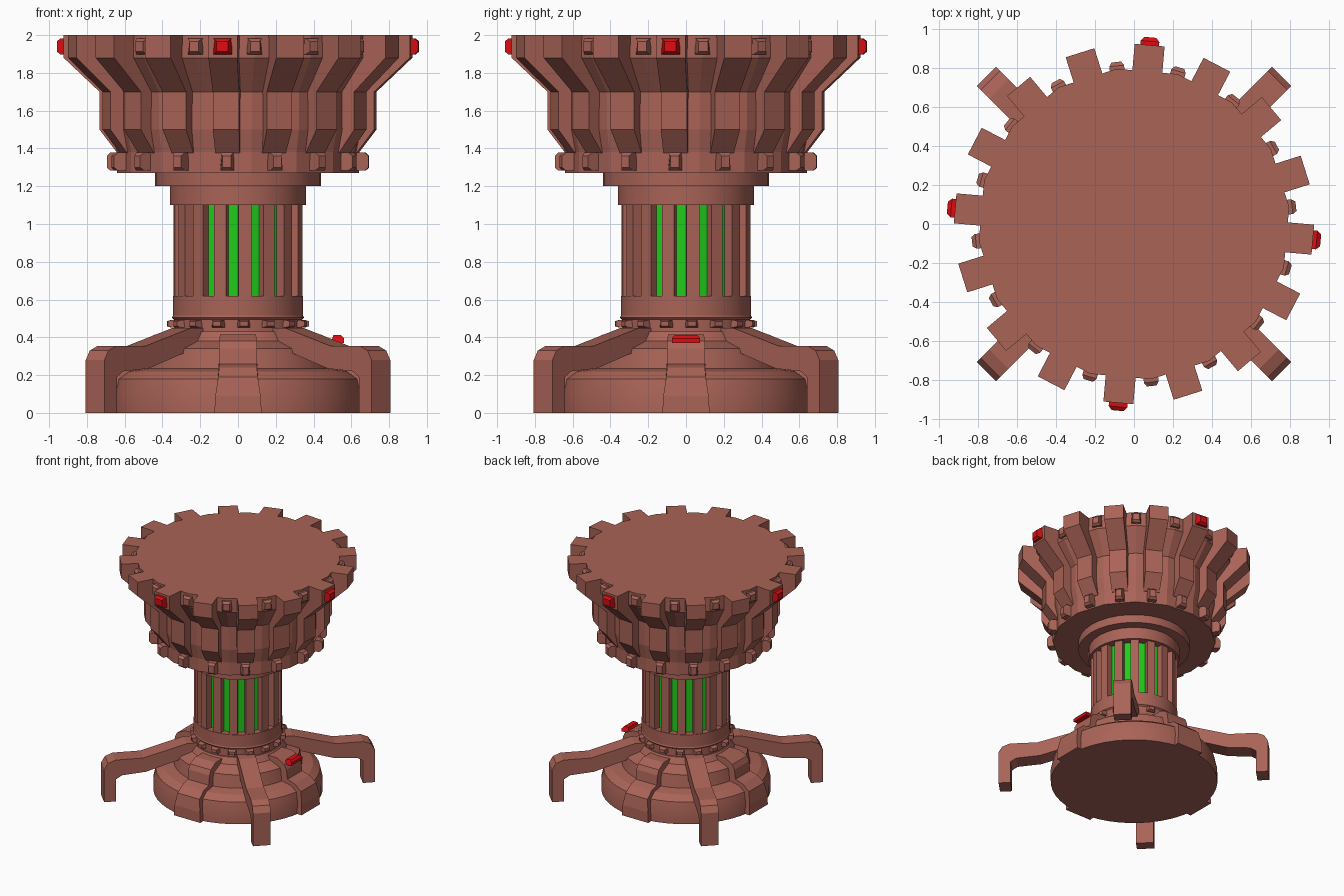
import bpy, bmesh
from math import sin, cos, pi, radians

if "Cube" in bpy.data.objects:
    bpy.data.objects.remove(bpy.data.objects["Cube"])


def material(name, rgb):
    m = bpy.data.materials.new(name)
    m.diffuse_color = (*rgb, 1)
    m.use_nodes = True
    m.node_tree.nodes["Principled BSDF"].inputs["Base Color"].default_value = m.diffuse_color
    return m


BROWN = material("brown", (0.40, 0.125, 0.095))
GREEN = material("green", (0.015, 0.60, 0.01))
RED = material("red", (0.70, 0.004, 0.006))


def finish(name, bm, mat, smooth=False):
    bmesh.ops.recalc_face_normals(bm, faces=bm.faces)
    me = bpy.data.meshes.new(name)
    bm.to_mesh(me)
    bm.free()
    me.materials.append(mat)
    if smooth:
        me.polygons.foreach_set("use_smooth", [True] * len(me.polygons))
        me.set_sharp_from_angle(angle=radians(25))
    ob = bpy.data.objects.new(name, me)
    bpy.context.collection.objects.link(ob)
    return ob


def lathe(name, profile, sides, phase=0, mat=BROWN, smooth=False):
    """Solid of revolution from (radius, z) points, capped at both ends."""
    bm = bmesh.new()
    rings = []
    for r, z in profile:
        angles = [radians(phase) + 2 * pi * i / sides for i in range(sides)]
        rings.append([bm.verts.new((r * cos(a), r * sin(a), z)) for a in angles])
    for lo, hi in zip(rings, rings[1:]):
        for i in range(sides):
            j = (i + 1) % sides
            bm.faces.new((lo[i], lo[j], hi[j], hi[i]))
    bm.faces.new(rings[0])
    bm.faces.new(rings[-1])
    return finish(name, bm, mat, smooth)


def radial(name, outline, angles, mat=BROWN):
    """Outline of (radius, z, half width) points, repeated round the axis."""
    bm = bmesh.new()
    for deg in angles:
        a = radians(deg)
        sides = []
        for s in (-1, 1):
            sides.append([bm.verts.new((r * cos(a) - s * w * sin(a),
                                        r * sin(a) + s * w * cos(a), z))
                          for r, z, w in outline])
        lo, hi = sides
        n = len(outline)
        for i in range(n):
            j = (i + 1) % n
            bm.faces.new((lo[i], lo[j], hi[j], hi[i]))
        bm.faces.new(lo)
        bm.faces.new(hi)
    return finish(name, bm, mat)


def lug(name, r0, r1, z, h, w, angles, mat=BROWN):
    """Small block with a chamfered outer end."""
    c = 0.02
    radial(name, [(r0, z - h, w), (r1 - c, z - h, w), (r1, z - h * 0.65, w * 0.65),
                  (r1, z + h * 0.65, w * 0.65), (r1 - c, z + h, w), (r0, z + h, w)],
           angles, mat)


STEP = 22.5
TEETH = [-5 + STEP * i for i in range(16)]
GAPS = [6.25 + STEP * i for i in range(16)]
QUARTERS = [0, 90, 180, 270]
DIAGONALS = [45, 135, 225, 315]

# Base with stepped skirt
lathe("base", [(0.66, 0), (0.66, 0.09), (0.64, 0.18), (0.585, 0.22), (0.50, 0.235),
               (0.48, 0.34), (0.38, 0.38), (0.35, 0.43)], 48, smooth=True)
radial("base_pads", [(0.30, 0, 0.10), (0.69, 0, 0.125), (0.69, 0.09, 0.12),
                     (0.67, 0.19, 0.105), (0.61, 0.24, 0.10), (0.54, 0.26, 0.10),
                     (0.53, 0.34, 0.10), (0.51, 0.38, 0.10), (0.44, 0.415, 0.095),
                     (0.30, 0.415, 0.09)], QUARTERS)
radial("base_button", [(0.49, 0.37, 0.075), (0.56, 0.37, 0.075), (0.56, 0.395, 0.075),
                       (0.545, 0.412, 0.06), (0.505, 0.412, 0.06)], [0], RED)

# Four bent legs
W = 0.07
radial("legs", [(r, z, W) for r, z in
                [(0.975, 0), (1.07, 0), (1.07, 0.28), (1.04, 0.33), (0.98, 0.355),
                 (0.76, 0.355), (0.42, 0.45), (0.30, 0.45), (0.30, 0.34),
                 (0.40, 0.34), (0.74, 0.235), (0.93, 0.22), (0.975, 0.19)]], DIAGONALS)

# Column with slats over a glowing core
lathe("column_foot", [(0.34, 0.42), (0.34, 0.495), (0.35, 0.505), (0.345, 0.515),
                      (0.345, 0.62)], 48, smooth=True)
lug("foot_lugs", 0.32, 0.375, 0.472, 0.02, 0.033, [5 + STEP * i for i in range(16)])
lathe("glow_core", [(0.295, 0.60), (0.295, 1.12)], 16, 6.25, GREEN)
radial("column_slats", [(0.26, 0.61, 0.032), (0.34, 0.61, 0.034),
                        (0.34, 1.11, 0.034), (0.26, 1.11, 0.032)], GAPS)
lathe("column_collar", [(0.36, 1.10), (0.36, 1.20), (0.44, 1.20), (0.44, 1.28)], 32,
      smooth=True)

# Bowl with sixteen ribs
lathe("bowl", [(0.645, 1.27), (0.645, 1.38), (0.67, 1.50), (0.67, 1.70),
               (0.80, 1.88), (0.80, 2.0)], 16, 6.25)
radial("bowl_ribs", [(0.55, 1.36, 0.06), (0.635, 1.375, 0.065), (0.73, 1.50, 0.07),
                     (0.73, 1.70, 0.07), (0.92, 1.88, 0.077), (0.92, 2.0, 0.077),
                     (0.70, 2.0, 0.077), (0.55, 1.70, 0.07)], TEETH)
lug("rim_lugs", 0.76, 0.835, 1.94, 0.042, 0.038, GAPS)
lug("lower_lugs", 0.60, 0.695, 1.33, 0.048, 0.035, TEETH)
lug("rim_buttons", 0.90, 0.96, 1.94, 0.042, 0.048, [-5 + q for q in QUARTERS], RED)
